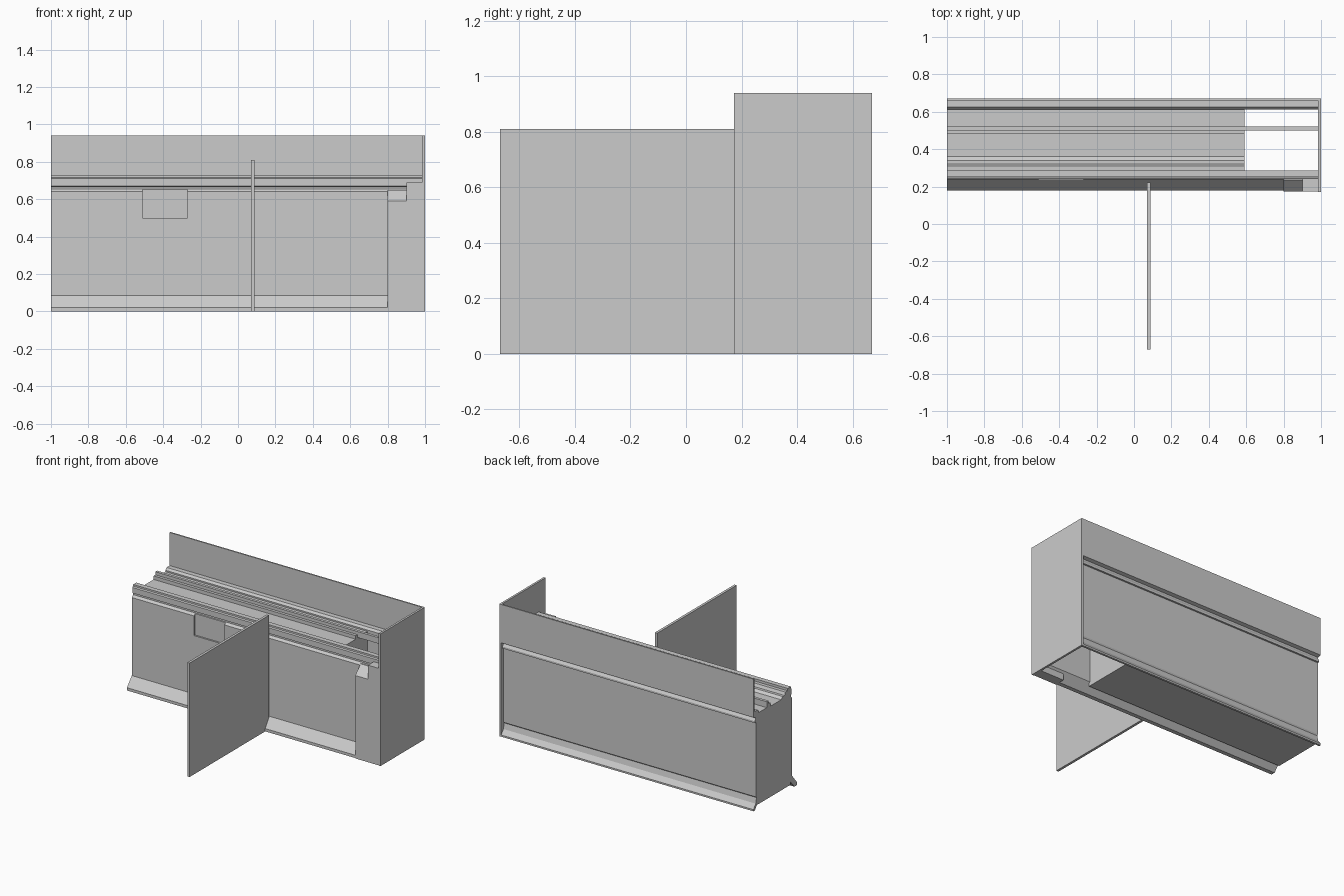
import bpy
import bmesh

cube = bpy.data.objects.get("Cube")
if cube:
    bpy.data.objects.remove(cube, do_unlink=True)

grey = bpy.data.materials.new("plain grey")
grey.use_nodes = True
colour = (0.6, 0.6, 0.6, 1)
grey.diffuse_color = colour
grey.node_tree.nodes["Principled BSDF"].inputs["Base Color"].default_value = colour


def extrude(name, profile, x0, x1):
    """Sweep a (y, z) outline along x between x0 and x1."""
    bm = bmesh.new()
    face = bm.faces.new([bm.verts.new((x0, y, z)) for y, z in profile])
    swept = bmesh.ops.extrude_face_region(bm, geom=[face])
    verts = [g for g in swept["geom"] if isinstance(g, bmesh.types.BMVert)]
    bmesh.ops.translate(bm, verts=verts, vec=(x1 - x0, 0, 0))
    bmesh.ops.recalc_face_normals(bm, faces=bm.faces)
    mesh = bpy.data.meshes.new(name)
    bm.to_mesh(mesh)
    bm.free()
    mesh.materials.append(grey)
    obj = bpy.data.objects.new(name, mesh)
    bpy.context.collection.objects.link(obj)
    return obj


def box(name, x0, x1, y0, y1, z0, z1):
    return extrude(name, [(y0, z0), (y1, z0), (y1, z1), (y0, z1)], x0, x1)


LEFT, CORE_END, END = -1.0, 0.59, 0.985

# Front cladding with flared skirt and top rail
front = extrude("front_cladding", [
    (.18, 0), (.18, .02), (.235, .085), (.235, .64), (.25, .655), (.25, .665),
    (.24, .67), (.24, .71), (.25, .715), (.25, .727), (.285, .727),
    (.285, .66), (.262, .64), (.262, .06), (.21, 0)], LEFT, END)

# Shallow rectangular recess in the front cladding
cutter = box("recess_cutter", -.51, -.27, .15, .247, .5, .658)
cutter.hide_render = True
cut = front.modifiers.new("recess", "BOOLEAN")
cut.operation = "DIFFERENCE"
cut.solver = "EXACT"
cut.object = cutter
bpy.context.view_layer.objects.active = front
bpy.ops.object.modifier_apply(modifier=cut.name)
bpy.data.objects.remove(cutter, do_unlink=True)

# Back cladding with tall upstand, drip groove and coved skirt
extrude("back_cladding", [
    (.67, .94), (.67, .667), (.645, .66), (.645, .65), (.655, .635),
    (.655, .622), (.642, .622), (.642, .095), (.636, .085), (.645, .045),
    (.67, .012), (.67, 0), (.655, 0), (.625, .04), (.615, .1), (.612, .69),
    (.625, .705), (.66, .705), (.66, .94)], LEFT, END)

# Core block with stepped top
extrude("core_block", [
    (.255, .03), (.625, .03), (.625, .68), (.52, .68), (.52, .70),
    (.48, .70), (.48, .675), (.36, .675), (.34, .69), (.32, .69),
    (.31, .71), (.28, .71), (.255, .66)], LEFT, CORE_END)

# Long rail above the core
box("middle_rail", LEFT, END, .5, .52, .68, .722)

# Front corner post with bevelled low shoulder
extrude("post_shoulder", [(.175, 0), (.25, 0), (.25, .65), (.235, .65), (.175, .59)], .8, .9)
box("corner_post", .9, END, .175, .25, 0, .69)

# End panel
box("end_panel", END, 1, .172, .67, 0, .94)

# Cross partition scribed to the skirt
extrude("cross_partition", [
    (-.67, 0), (.175, 0), (.18, .02), (.222, .085), (.222, .81), (-.67, .81)], .07, .088)
